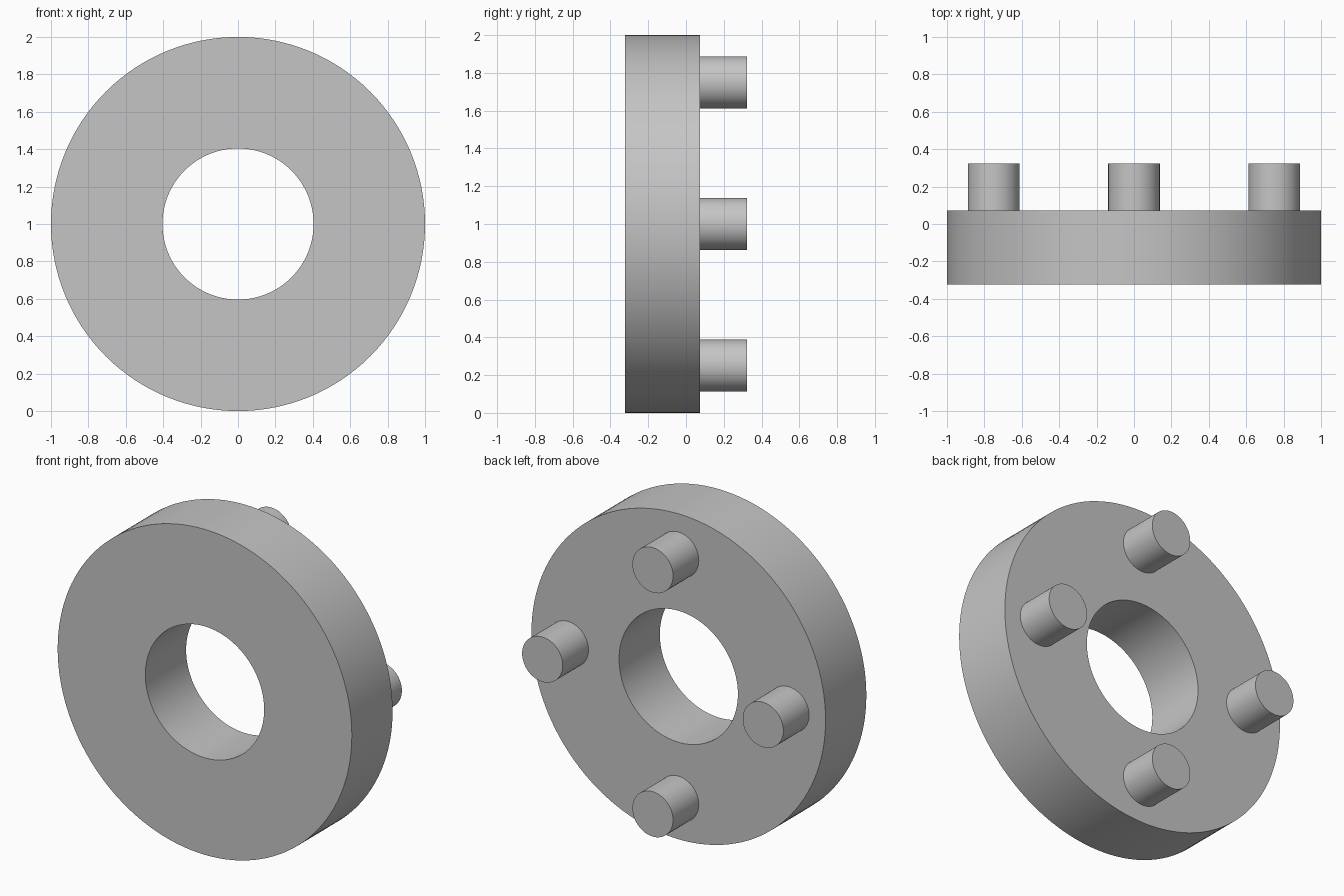
import bpy
import bmesh
import math
from mathutils import Matrix, Vector

cube = bpy.data.objects.get("Cube")
if cube:
    bpy.data.objects.remove(cube, do_unlink=True)

FRONT, BACK, PEG_END = -0.323, 0.073, 0.323
OUTER, HOLE = 1.0, 0.404
PEG_RADIUS, PEG_CIRCLE = 0.138, 0.75
CENTRE = Vector((0, 0, 1))

grey = bpy.data.materials.new("plain_grey")
grey.use_nodes = True
colour = (0.56, 0.56, 0.56, 1)
grey.diffuse_color = colour
grey.node_tree.nodes["Principled BSDF"].inputs["Base Color"].default_value = colour


def finish(bm, name, location):
    """Turn a bmesh into a grey object with smooth sides and sharp rims."""
    bmesh.ops.recalc_face_normals(bm, faces=bm.faces)
    mesh = bpy.data.meshes.new(name)
    bm.to_mesh(mesh)
    bm.free()
    mesh.materials.append(grey)
    obj = bpy.data.objects.new(name, mesh)
    obj.location = location
    bpy.context.collection.objects.link(obj)
    bpy.ops.object.select_all(action="DESELECT")
    obj.select_set(True)
    bpy.context.view_layer.objects.active = obj
    bpy.ops.object.shade_smooth_by_angle(angle=math.radians(30))


# Thick ring: a rectangular section spun round the y axis
bm = bmesh.new()
section = [(HOLE, FRONT), (OUTER, FRONT), (OUTER, BACK), (HOLE, BACK)]
verts = [bm.verts.new((r, y, 0)) for r, y in section]
edges = [bm.edges.new((verts[i - 1], verts[i])) for i in range(len(verts))]
bmesh.ops.spin(bm, geom=verts + edges, cent=(0, 0, 0), axis=(0, 1, 0),
               angle=math.tau, steps=128, use_merge=True)
bmesh.ops.remove_doubles(bm, verts=bm.verts, dist=1e-4)
finish(bm, "ring", CENTRE)

# Four pegs on the back face
pegs = {"left": (1, 0), "top": (0, 1), "right": (-1, 0), "bottom": (0, -1)}
for side, (x, z) in pegs.items():
    bm = bmesh.new()
    bmesh.ops.create_cone(bm, cap_ends=True, segments=64, radius1=PEG_RADIUS,
                          radius2=PEG_RADIUS, depth=PEG_END - BACK,
                          matrix=Matrix.Rotation(math.pi / 2, 4, "X"))
    spot = Vector((x * PEG_CIRCLE, (BACK + PEG_END) / 2, z * PEG_CIRCLE))
    finish(bm, side + "_peg", CENTRE + spot)
